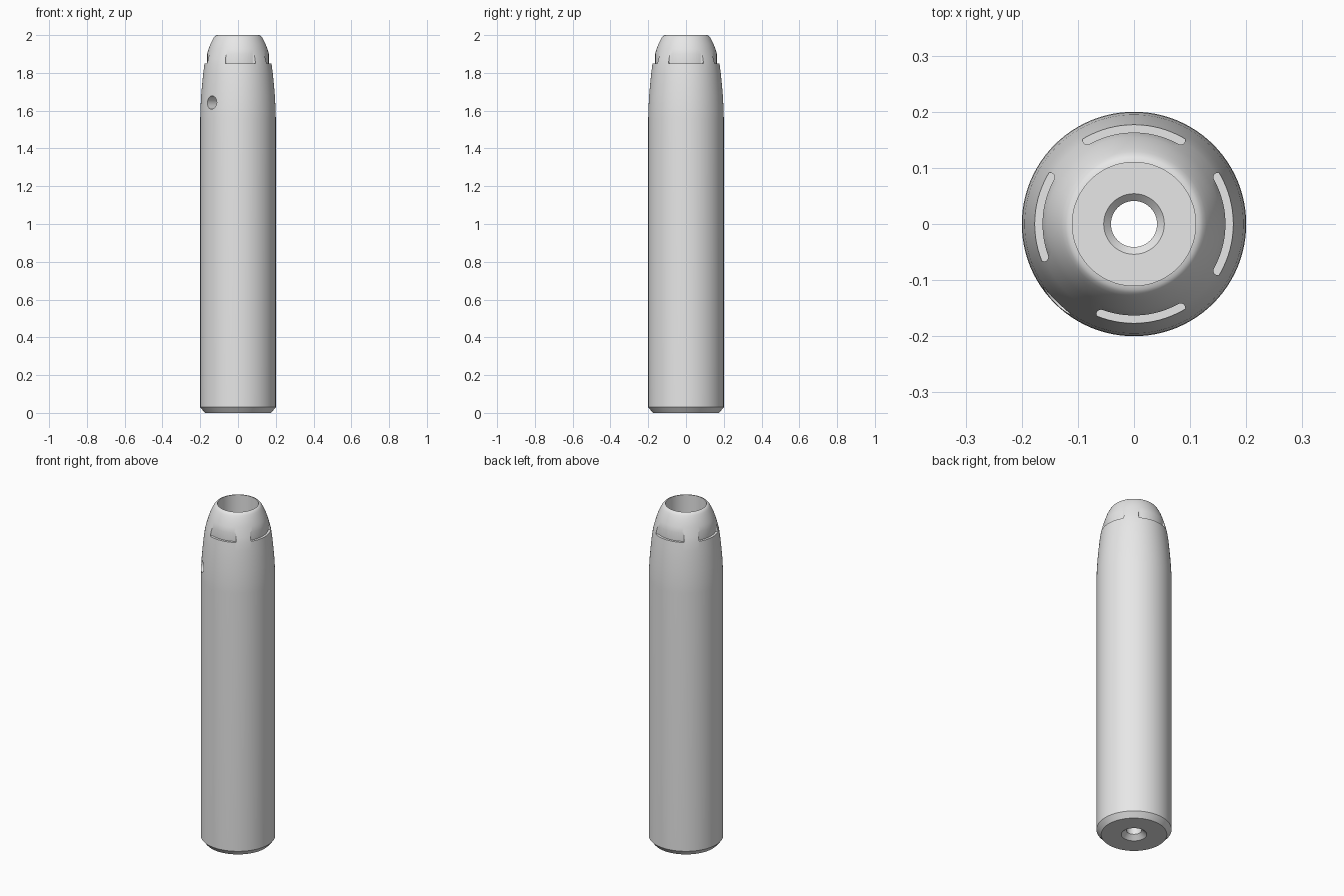
import bpy, bmesh, math
from mathutils import Matrix, Vector

if "Cube" in bpy.data.objects:
    bpy.data.objects.remove(bpy.data.objects["Cube"])

SEG = 96


def finish(bm, name):
    bmesh.ops.recalc_face_normals(bm, faces=bm.faces)
    me = bpy.data.meshes.new(name)
    bm.to_mesh(me)
    bm.free()
    ob = bpy.data.objects.new(name, me)
    bpy.context.collection.objects.link(ob)
    return ob


def lathe(name, profile):
    """Revolve a closed (radius, z) loop about the z axis."""
    bm = bmesh.new()
    rings = []
    for i in range(SEG):
        a = 2 * math.pi * i / SEG
        rings.append([bm.verts.new((r * math.cos(a), r * math.sin(a), z)) for r, z in profile])
    n = len(profile)
    for i in range(SEG):
        p, q = rings[i], rings[(i + 1) % SEG]
        for j in range(n):
            k = (j + 1) % n
            bm.faces.new((p[j], q[j], q[k], p[k]))
    return finish(bm, name)


def polar(r, a):
    return Vector((r * math.cos(a), r * math.sin(a), 0))


def arc_slot(name, start, end, r0, r1, z0, z1):
    """Vertical prism over a curved slot with round ends."""
    a0, a1 = math.radians(start), math.radians(end)
    mid, half = (r0 + r1) / 2, (r1 - r0) / 2
    steps, cap = 24, 8
    pts = [polar(r1, a0 + (a1 - a0) * i / steps) for i in range(steps + 1)]
    pts += [polar(mid, a1) + polar(half, a1 + math.pi * i / cap) for i in range(1, cap)]
    pts += [polar(r0, a1 + (a0 - a1) * i / steps) for i in range(steps + 1)]
    pts += [polar(mid, a0) + polar(half, a0 + math.pi + math.pi * i / cap) for i in range(1, cap)]
    bm = bmesh.new()
    face = bm.faces.new([bm.verts.new((p.x, p.y, z0)) for p in pts])
    out = bmesh.ops.extrude_face_region(bm, geom=[face])
    top = [v for v in out["geom"] if isinstance(v, bmesh.types.BMVert)]
    bmesh.ops.translate(bm, verts=top, vec=(0, 0, z1 - z0))
    return finish(bm, name)


# Body: chamfered foot, straight barrel, rounded nose, deep bore, drilled floor
body = lathe("barrel", [
    (0.068, 0), (0.175, 0), (0.2, 0.03), (0.2, 1.56), (0.199, 1.61),
    (0.195, 1.68), (0.190, 1.74), (0.184, 1.80), (0.177, 1.85), (0.171, 1.875),
    (0.163, 1.903), (0.155, 1.928), (0.146, 1.953), (0.136, 1.973),
    (0.129, 1.986), (0.123, 1.994), (0.117, 1.9985), (0.11, 2.0),
    (0.11, 0.12), (0.054, 0.12), (0.041, 0.107), (0.041, 0.025),
])

# Four curved notches around the nose, two shortened beside the side hole
cutters = [arc_slot("notch_cutter", a, b, 0.163, 0.18, 1.85, 1.96)
           for a, b in ((-29, 29), (61, 119), (151, 200), (250, 299))]

# Round side hole through the wall
bm = bmesh.new()
bmesh.ops.create_cone(bm, cap_ends=True, segments=32, radius1=0.035, radius2=0.035, depth=0.2)
spin = Matrix.Rotation(math.radians(225), 4, 'Z') @ Matrix.Translation((0.18, 0, 1.643)) \
    @ Matrix.Rotation(math.pi / 2, 4, 'Y')
bmesh.ops.transform(bm, matrix=spin, verts=bm.verts)
cutters.append(finish(bm, "side_hole_cutter"))

# Cut and tidy
bpy.context.view_layer.objects.active = body
body.select_set(True)
for c in cutters:
    mod = body.modifiers.new("cut", 'BOOLEAN')
    mod.operation = 'DIFFERENCE'
    mod.solver = 'EXACT'
    mod.object = c
    bpy.ops.object.modifier_apply(modifier=mod.name)
    bpy.data.objects.remove(c, do_unlink=True)

grey = bpy.data.materials.new("light_grey")
grey.diffuse_color = (0.8, 0.8, 0.8, 1)
grey.use_nodes = True
grey.node_tree.nodes["Principled BSDF"].inputs["Base Color"].default_value = grey.diffuse_color
body.data.materials.clear()
body.data.materials.append(grey)
bpy.ops.object.shade_smooth_by_angle(angle=math.radians(32))
